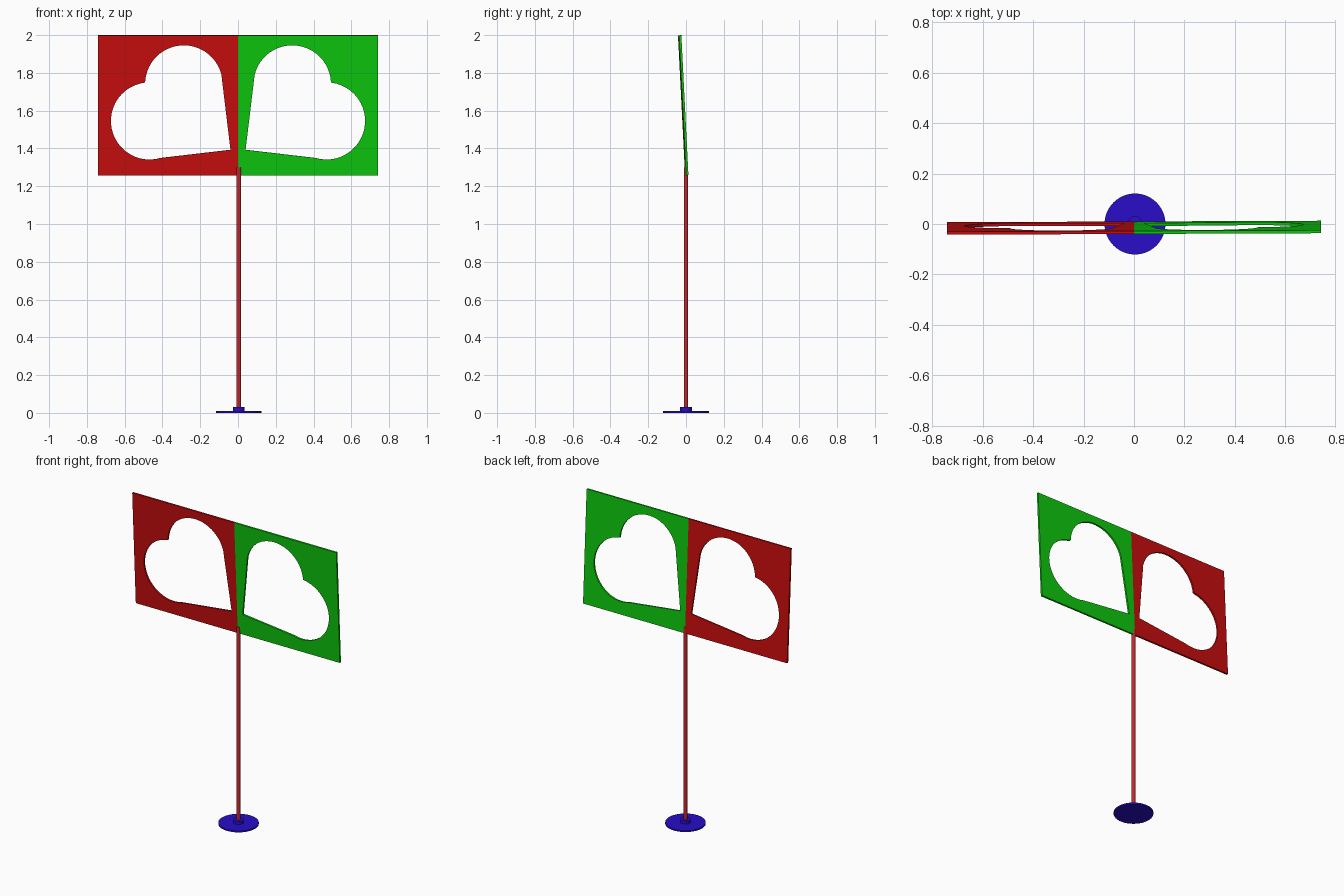
import bpy
import math

if "Cube" in bpy.data.objects:
    bpy.data.objects.remove(bpy.data.objects["Cube"])


def material(name, rgb):
    mat = bpy.data.materials.new(name)
    mat.use_nodes = True
    mat.diffuse_color = (*rgb, 1)
    mat.node_tree.nodes["Principled BSDF"].inputs["Base Color"].default_value = (*rgb, 1)
    return mat


RED = material("red", (0.58, 0.004, 0.004))
GREEN = material("green", (0.004, 0.58, 0.004))
BLUE = material("blue", (0.021, 0.004, 0.58))
POLE_RED = material("pole red", (0.56, 0.022, 0.026))


def finish(obj, mat):
    obj.data.materials.clear()
    obj.data.materials.append(mat)
    bpy.ops.object.select_all(action='DESELECT')
    obj.select_set(True)
    bpy.context.view_layer.objects.active = obj
    bpy.ops.object.shade_smooth_by_angle(angle=math.radians(30))


def cylinder(name, radius, bottom, top, mat, sides):
    bpy.ops.mesh.primitive_cylinder_add(vertices=sides, radius=radius, depth=top - bottom,
                                        location=(0.004, 0, (top + bottom) / 2))
    obj = bpy.context.object
    obj.name = name
    finish(obj, mat)


def arc(cx, cy, radius, start, end, steps=24):
    angles = [math.radians(start + (end - start) * i / steps) for i in range(steps + 1)]
    return [(cx + radius * math.cos(a), cy + radius * math.sin(a)) for a in angles]


# Panel outline and heart opening, measured from the lower inner corner
SIZE = 0.742
SQUARE = [(0, 0), (SIZE, 0), (SIZE, SIZE), (0, SIZE)]
HEART = ([(0.04, 0.135)]
         + arc(0.287, 0.484, 0.205, 166, 4)
         + arc(0.468, 0.288, 0.205, 83, -107))


def panel(name, side, mat):
    curve = bpy.data.curves.new(name, 'CURVE')
    curve.dimensions = '2D'
    curve.fill_mode = 'BOTH'
    curve.extrude = 0.006
    for outline in (SQUARE, HEART):
        spline = curve.splines.new('POLY')
        spline.points.add(len(outline) - 1)
        for point, (x, y) in zip(spline.points, outline):
            point.co = (side * x, y, 0, 1)
        spline.use_cyclic_u = True
    helper = bpy.data.objects.new(name + "_outline", curve)
    bpy.context.collection.objects.link(helper)
    bpy.context.view_layer.update()
    graph = bpy.context.evaluated_depsgraph_get()
    mesh = bpy.data.meshes.new_from_object(helper.evaluated_get(graph))
    bpy.data.objects.remove(helper)
    obj = bpy.data.objects.new(name, mesh)
    bpy.context.collection.objects.link(obj)
    # Lean the panel slightly towards the front
    obj.location = (0, 0.004, 1.258)
    obj.rotation_euler = (math.radians(90 + 2.9), 0, 0.004)
    finish(obj, mat)


# Stand
cylinder("base_disc", 0.121, 0, 0.01, BLUE, 48)
cylinder("base_socket", 0.031, 0.01, 0.03, BLUE, 32)
cylinder("pole", 0.0115, 0.01, 1.3, POLE_RED, 24)

# Heart-cut panels
panel("left_panel", 1, GREEN)
panel("right_panel", -1, RED)
